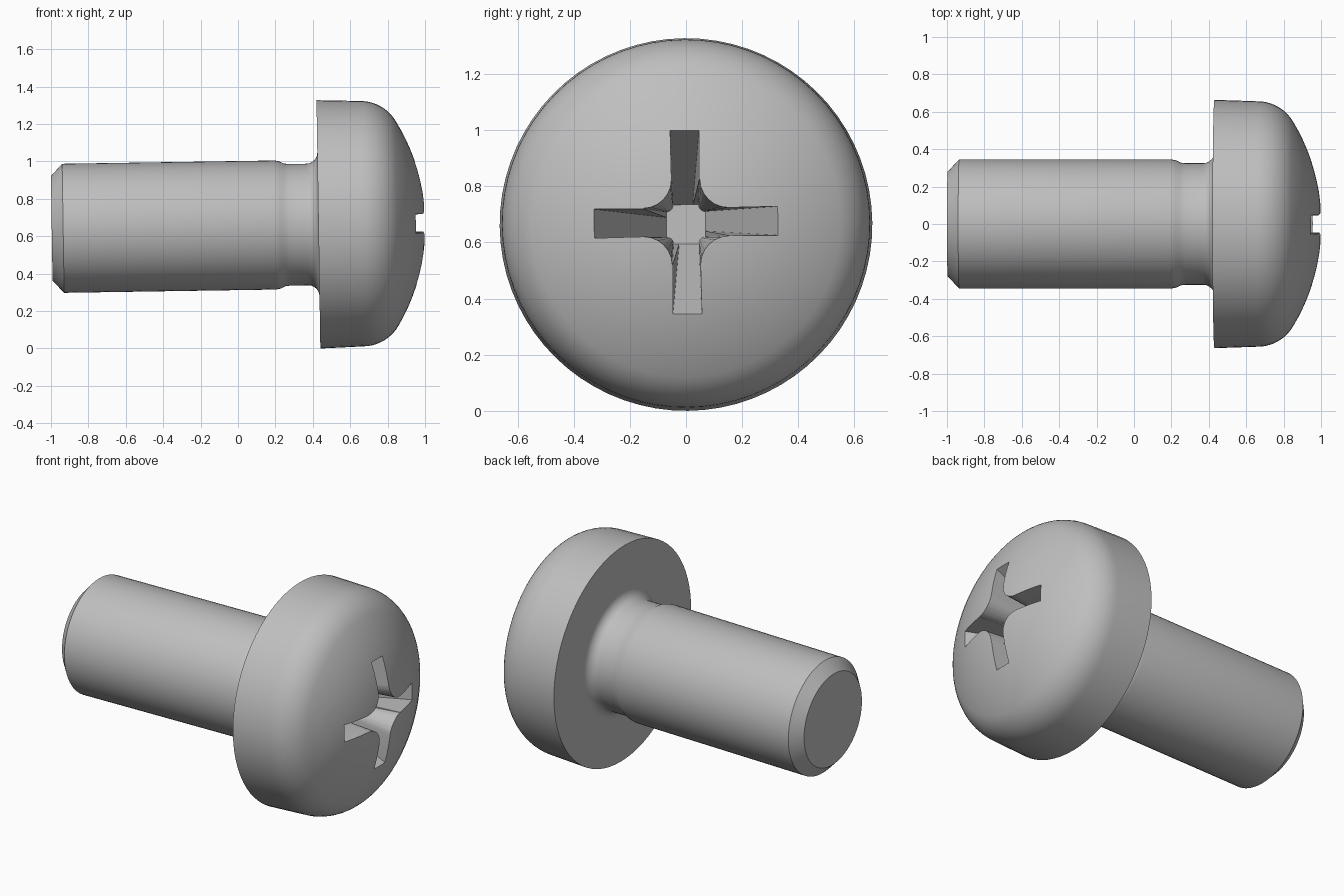
import bpy, bmesh, math
from mathutils import Matrix, Vector

cube = bpy.data.objects.get("Cube")
if cube:
    bpy.data.objects.remove(cube, do_unlink=True)

STEEL = (0.52, 0.52, 0.52, 1.0)
steel = bpy.data.materials.new("grey steel")
steel.use_nodes = True
steel.diffuse_color = STEEL
steel.node_tree.nodes["Principled BSDF"].inputs["Base Color"].default_value = STEEL


def arc(cx, cr, radius, start, end, steps):
    """Points (x, r) along an arc, angles in degrees."""
    angles = [math.radians(start + (end - start) * i / steps) for i in range(steps + 1)]
    return [(cx + radius * math.cos(a), cr + radius * math.sin(a)) for a in angles]


def make_object(name, bm):
    bmesh.ops.recalc_face_normals(bm, faces=bm.faces)
    mesh = bpy.data.meshes.new(name)
    bm.to_mesh(mesh)
    bm.free()
    obj = bpy.data.objects.new(name, mesh)
    bpy.context.collection.objects.link(obj)
    mesh.materials.append(steel)
    return obj


# Shank, undercut neck and pan head as one turned profile around x
nose, dome_r, edge_r, rim = 1.003, 1.06, 0.22, 0.656
dome_x = nose - dome_r
edge_x = dome_x + math.sqrt((dome_r - edge_r) ** 2 - (rim - edge_r) ** 2)
blend = math.degrees(math.atan2(rim - edge_r, edge_x - dome_x))

profile = [(-0.996, 0), (-0.996, 0.28), (-0.935, 0.345), (0.2, 0.345),
           (0.225, 0.34), (0.25, 0.328), (0.275, 0.325)]
profile += arc(0.37, 0.385, 0.06, -90, 0, 6)
profile += [(0.43, 0.664)]
profile += arc(edge_x, rim - edge_r, edge_r, 90, blend, 10)
profile += arc(dome_x, 0, dome_r, blend, 0, 10)[1:]

bm = bmesh.new()
verts = [bm.verts.new((x, 0, abs(r))) for x, r in profile]
edges = [bm.edges.new(pair) for pair in zip(verts, verts[1:])]
bmesh.ops.spin(bm, geom=verts + edges, cent=(0, 0, 0), axis=(1, 0, 0),
               angle=math.tau, steps=72, use_duplicate=False)
bmesh.ops.remove_doubles(bm, verts=bm.verts, dist=0.0002)
screw = make_object("screw_body", bm)


# Cross recess: a four-winged section tapering towards a small flat floor
def cross_section(half_width, length, fillet_start, fillet_end):
    """Wing tip corners and the rounded inner corner, repeated four times."""
    radius = fillet_end - fillet_start
    quarter = [Vector((length, -half_width)), Vector((length, half_width))]
    quarter += [Vector(p) for p in
                arc(fillet_end, fillet_end, radius, 270, 180, 6)]
    return [Matrix.Rotation(k * math.pi / 2, 2) @ p for k in range(4) for p in quarter]


mouth = cross_section(0.05, 0.327, 0.05, 0.145)
floor = cross_section(0.025, 0.07, 0.045, 0.0699)
mouth_x, floor_x, outer_x = 0.95, 0.47, 1.05
grow = (outer_x - floor_x) / (mouth_x - floor_x)

bm = bmesh.new()
low = [bm.verts.new((floor_x, *p)) for p in floor]
high = [bm.verts.new((outer_x, *(f + (m - f) * grow))) for f, m in zip(floor, mouth)]
bm.faces.new(low)
bm.faces.new(high)
for i in range(len(low)):
    j = (i + 1) % len(low)
    bm.faces.new((low[i], low[j], high[j], high[i]))
cutter = make_object("recess_cutter", bm)
cutter.hide_render = True

# Cut the recess and drop the cutter
cut = screw.modifiers.new("recess", 'BOOLEAN')
cut.operation = 'DIFFERENCE'
cut.solver = 'EXACT'
cut.object = cutter
bpy.ops.object.select_all(action='DESELECT')
bpy.context.view_layer.objects.active = screw
screw.select_set(True)
bpy.ops.object.modifier_apply(modifier=cut.name)
bpy.data.objects.remove(cutter, do_unlink=True)
bpy.ops.object.shade_smooth_by_angle(angle=math.radians(28))

# Rest with a slight tilt and roll
screw.matrix_world = (Matrix.Translation((0, 0, 0.657))
                      @ Matrix.Rotation(-0.0155, 4, 'Y')
                      @ Matrix.Rotation(0.01, 4, 'X'))
